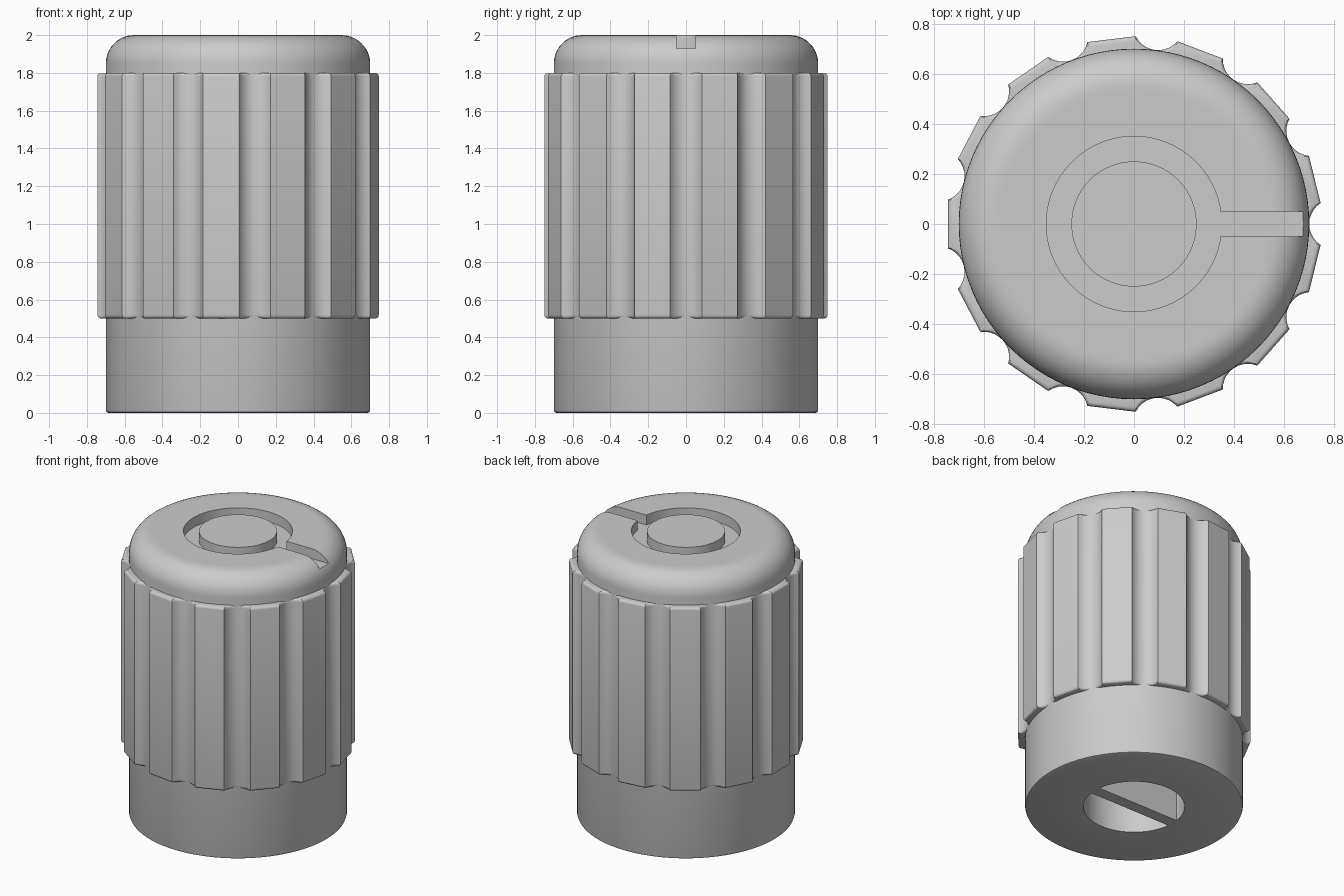
import bpy, bmesh
from math import sin, cos, pi, radians, atan2, hypot, sqrt

cube = bpy.data.objects.get("Cube")
if cube:
    bpy.data.objects.remove(cube, do_unlink=True)

GREY = (0.6, 0.6, 0.6, 1)
mat = bpy.data.materials.new("plain_grey")
mat.use_nodes = True
mat.diffuse_color = GREY
mat.node_tree.nodes["Principled BSDF"].inputs["Base Color"].default_value = GREY


def make(name, bm):
    bmesh.ops.recalc_face_normals(bm, faces=bm.faces)
    mesh = bpy.data.meshes.new(name)
    bm.to_mesh(mesh)
    bm.free()
    mesh.materials.append(mat)
    ob = bpy.data.objects.new(name, mesh)
    bpy.context.collection.objects.link(ob)
    return ob


def lathe(name, profile, closed=False, steps=96):
    """Revolve (radius, height) points around z."""
    bm = bmesh.new()
    vs = [bm.verts.new((r, 0, z)) for r, z in profile]
    edges = [bm.edges.new(p) for p in zip(vs, vs[1:])]
    if closed:
        edges.append(bm.edges.new((vs[-1], vs[0])))
    bmesh.ops.spin(bm, geom=vs + edges, axis=(0, 0, 1), cent=(0, 0, 0),
                   angle=2 * pi, steps=steps, use_merge=True)
    bmesh.ops.remove_doubles(bm, verts=bm.verts, dist=1e-5)
    return make(name, bm)


def box(name, lo, hi):
    bm = bmesh.new()
    bmesh.ops.create_cube(bm, size=1)
    for v in bm.verts:
        v.co = [(a + b) / 2 + c * (b - a) for a, b, c in zip(lo, hi, v.co)]
    return make(name, bm)


def activate(ob):
    bpy.ops.object.select_all(action='DESELECT')
    ob.select_set(True)
    bpy.context.view_layer.objects.active = ob


def cut(ob, cutter):
    mod = ob.modifiers.new("cut", 'BOOLEAN')
    mod.operation, mod.solver, mod.object = 'DIFFERENCE', 'EXACT', cutter
    activate(ob)
    bpy.ops.object.modifier_apply(modifier=mod.name)
    bpy.data.objects.remove(cutter, do_unlink=True)


# Body: rounded cap on top, blind shaft hole below
HOLE, DEPTH, FILLET = 0.325, 1.2, 0.15
profile = [(0, DEPTH), (HOLE, DEPTH), (HOLE, 0), (0.685, 0), (0.696, 0.004), (0.7, 0.015)]
profile += [(0.55 + FILLET * cos(i * pi / 20), 1.85 + FILLET * sin(i * pi / 20))
            for i in range(11)]
profile += [(0.53, 2), (0, 2)]
body = lathe("knob_body", profile)

# Ring groove and pointer slot in the top
FLOOR = 1.93
cut(body, lathe("ring_cutter", [(0.25, FLOOR), (0.35, FLOOR), (0.35, 2.1), (0.25, 2.1)], True))
cut(body, box("slot_cutter", (0.3, -0.05, FLOOR), (0.8, 0.05, 2.1)))

# Rib across the shaft hole
rib = box("shaft_rib", (-0.324, -0.042, 0), (0.324, 0.042, DEPTH))

# Fluted grip sleeve: flat ridges between round flutes
FLUTES, R, FR, FC = 13, 0.75, 0.1, 0.8
reach = (R * R - FR * FR + FC * FC) / (2 * FC)
half = atan2(sqrt(R * R - reach * reach), FC - reach)
outline = []
for k in range(FLUTES):
    for i in range(11):
        t = pi + half * (1 - i / 5)
        x, y = FC + FR * cos(t), FR * sin(t)
        outline.append((hypot(x, y), atan2(y, x) + 2 * pi * k / FLUTES))
outline.reverse() if outline[0][1] > outline[10][1] else None

BEV = 0.018
arc = [(BEV * (1 - sin(i * pi / 8)), BEV * (1 - cos(i * pi / 8))) for i in range(5)]
layers = [(1, 0.5)] + [(a, 0.5 + b) for a, b in arc]
layers += [(a, 1.8 - b) for a, b in reversed(arc)] + [(1, 1.8)]
bm = bmesh.new()
rings = []
for inset, z in layers:
    radii = [max(r - inset, 0.685) for r, a in outline]
    rings.append([bm.verts.new((r * cos(a), r * sin(a), z))
                  for r, (_, a) in zip(radii, outline)])
n = len(outline)
for lower, upper in zip(rings, rings[1:] + rings[:1]):
    for j in range(n):
        bm.faces.new((lower[j], lower[(j + 1) % n], upper[(j + 1) % n], upper[j]))
bmesh.ops.remove_doubles(bm, verts=bm.verts, dist=1e-5)
grip = make("fluted_grip", bm)

for ob in (body, grip):
    activate(ob)
    bpy.ops.object.shade_smooth_by_angle(angle=radians(30))
